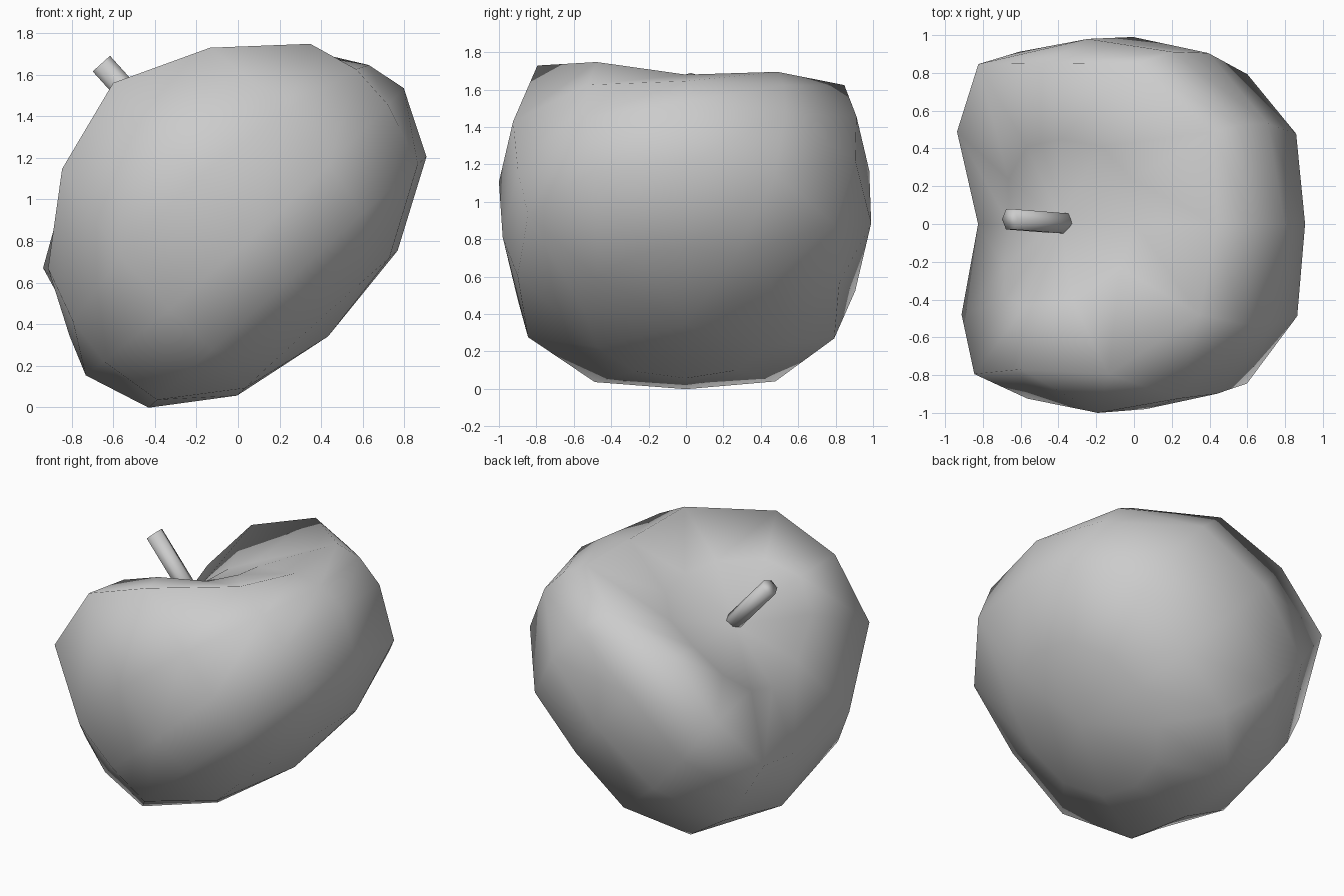
import bpy, bmesh, math
from mathutils import Vector

if "Cube" in bpy.data.objects:
    bpy.data.objects.remove(bpy.data.objects["Cube"])

# Tilted frame: fruit axis A, cross axis B (both in the xz plane), side axis y
A = Vector((-0.67, 0, 0.742))
B = Vector((0.742, 0, 0.67))
Y = Vector((0, 1, 0))
MID = B * 0.58
SIDES = 12


def place(a, b, y):
    return MID + A * a + B * b + Y * y


def finish(bm, name, angle):
    bmesh.ops.recalc_face_normals(bm, faces=bm.faces)
    mesh = bpy.data.meshes.new(name)
    bm.to_mesh(mesh)
    bm.free()
    ob = bpy.data.objects.new(name, mesh)
    bpy.context.collection.objects.link(ob)
    bpy.ops.object.select_all(action='DESELECT')
    ob.select_set(True)
    bpy.context.view_layer.objects.active = ob
    bpy.ops.object.shade_smooth_by_angle(angle=math.radians(angle))
    return ob


# Rings from base to dimple: radius on B, on -y, on +y, diagonal bulge,
#                            height on B, on -y, on +y, shift along B, +y slope
rings = [
    (0.52, 0.54, 0.50, 0.02, 0.045, 0.05, 0.05, -0.025, 0),
    (0.90, 0.90, 0.82, 0.10, 0.287, 0.29, 0.24, 0.0, 0),
    (1.03, 0.98, 0.99, 0.06, 0.605, 0.56, 0.66, 0.01, 0),
    (0.97, 1.00, 0.98, 0.10, 0.80, 0.95, 1.03, 0.02, 0.05),
    (0.85, 0.77, 0.85, 0.17, 0.955, 1.56, 1.40, 0.02, 0.17),  # two-lobed rim
    (0.45, 0.43, 0.45, 0.03, 1.15, 1.52, 1.24, 0.02, 0.08),   # inside the saddle
]

# Fruit body
bm = bmesh.new()
loops = []
for rb, rn, rp, bulge, hb, hn, hp, shift, slope in rings:
    loop = []
    for i in range(SIDES):
        t = 2 * math.pi * i / SIDES
        c, s = math.cos(t), math.sin(t)
        ry, hy = (rp, hp) if s > 0 else (rn, hn)
        k = slope if s > 0 else slope * 0.3
        r = rb * c * c + ry * s * s + bulge * math.sin(2 * t) ** 2
        h = hb + (hy - hb) * abs(s) ** 2.2 - k * c * abs(s)
        loop.append(bm.verts.new(place(h, r * c + shift, r * s)))
    loops.append(loop)
for lo, hi in zip(loops, loops[1:]):
    for i in range(SIDES):
        j = (i + 1) % SIDES
        bm.faces.new((lo[i], lo[j], hi[j], hi[i]))
for loop, h, b, y in ((loops[0], -0.037, -0.03, 0), (loops[-1], 1.25, 0.02, 0.03)):
    pole = bm.verts.new(place(h, b, y))
    for i in range(SIDES):
        bm.faces.new((loop[i], loop[(i + 1) % SIDES], pole))
finish(bm, "fruit_body", 180)

# Stem
bm = bmesh.new()
ends = []
for h, y in ((1.1, -0.005), (1.667, 0.025)):
    ends.append([bm.verts.new(place(h, 0.04 + 0.056 * math.cos(k * math.pi / 3),
                                    y + 0.062 * math.sin(k * math.pi / 3)))
                 for k in range(6)])
for k in range(6):
    j = (k + 1) % 6
    bm.faces.new((ends[0][k], ends[0][j], ends[1][j], ends[1][k]))
bm.faces.new(ends[0])
bm.faces.new(ends[1])
finish(bm, "stem", 180)
